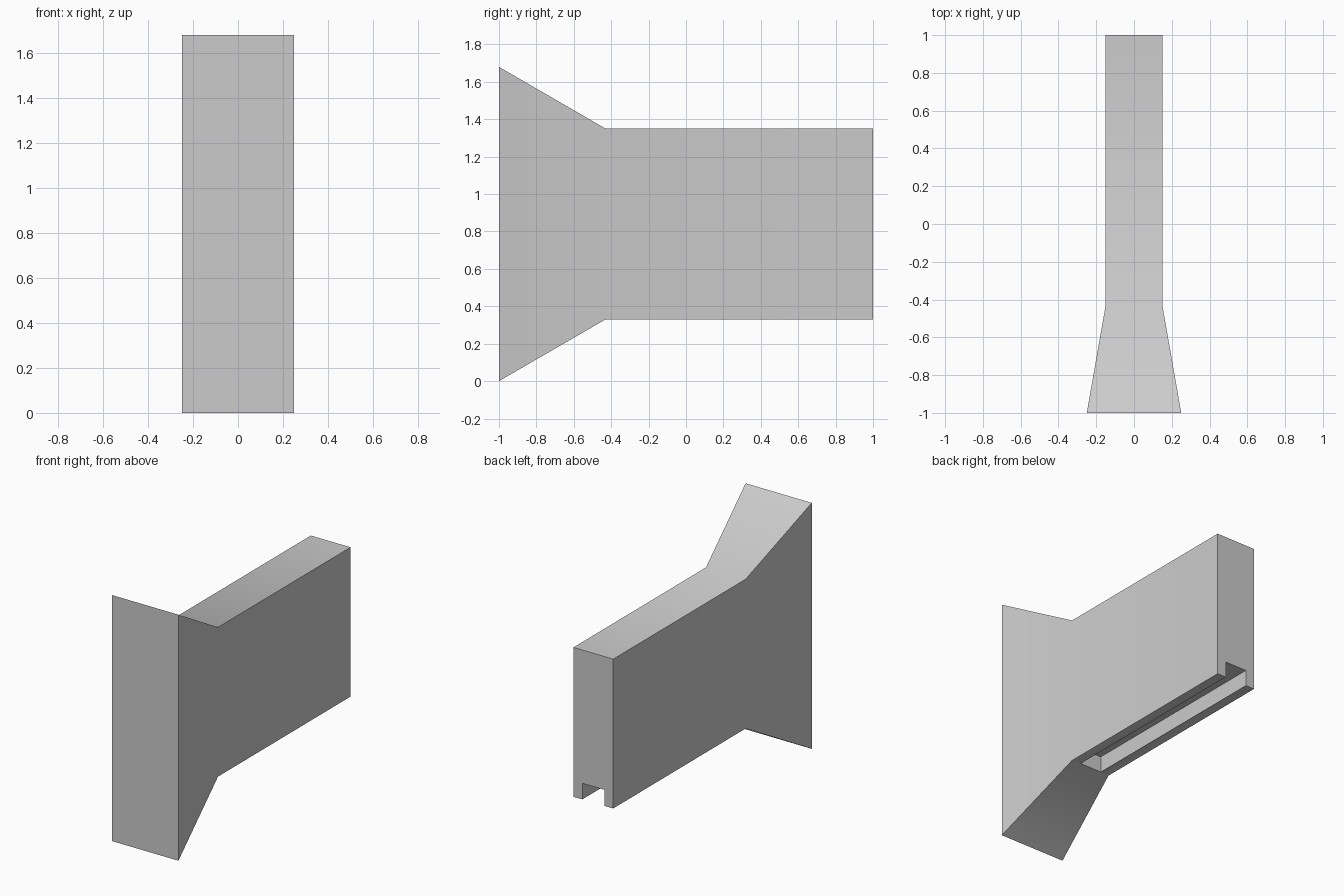
import bpy, bmesh, math

cube = bpy.data.objects.get("Cube")
if cube:
    bpy.data.objects.remove(cube, do_unlink=True)

grey = bpy.data.materials.new("light_grey")
grey.use_nodes = True
colour = (0.6, 0.6, 0.6, 1)
grey.diffuse_color = colour
grey.node_tree.nodes["Principled BSDF"].inputs["Base Color"].default_value = colour


def loft(name, sections):
    """Solid through rectangles given as (y, half width, bottom, top)."""
    bm = bmesh.new()
    rings = [[bm.verts.new(p) for p in ((-w, y, lo), (w, y, lo), (w, y, hi), (-w, y, hi))]
             for y, w, lo, hi in sections]
    for a, b in zip(rings, rings[1:]):
        for i in range(4):
            j = (i + 1) % 4
            bm.faces.new((a[i], a[j], b[j], b[i]))
    bm.faces.new(rings[0])
    bm.faces.new(rings[-1])
    bmesh.ops.recalc_face_normals(bm, faces=bm.faces)
    mesh = bpy.data.meshes.new(name)
    bm.to_mesh(mesh)
    bm.free()
    mesh.materials.append(grey)
    obj = bpy.data.objects.new(name, mesh)
    bpy.context.collection.objects.link(obj)
    return obj


# Flat slab that flares out to a tall front plate
body = loft("flared_body", [(-1, 0.25, 0, 1.68), (-0.43, 0.15, 0.33, 1.35), (1, 0.15, 0.33, 1.35)])

# Slot along the underside, open at the back
cutter = loft("slot_cutter", [(-0.425, 0.083, 0.2, 0.44), (1.1, 0.083, 0.2, 0.44)])
cutter.hide_render = True
slot = body.modifiers.new("slot", "BOOLEAN")
slot.operation = "DIFFERENCE"
slot.solver = "EXACT"
slot.object = cutter

bpy.ops.object.select_all(action="DESELECT")
body.select_set(True)
bpy.context.view_layer.objects.active = body
bpy.ops.object.modifier_apply(modifier=slot.name)
bpy.data.objects.remove(cutter, do_unlink=True)
bpy.ops.object.shade_smooth_by_angle(angle=math.radians(40))
